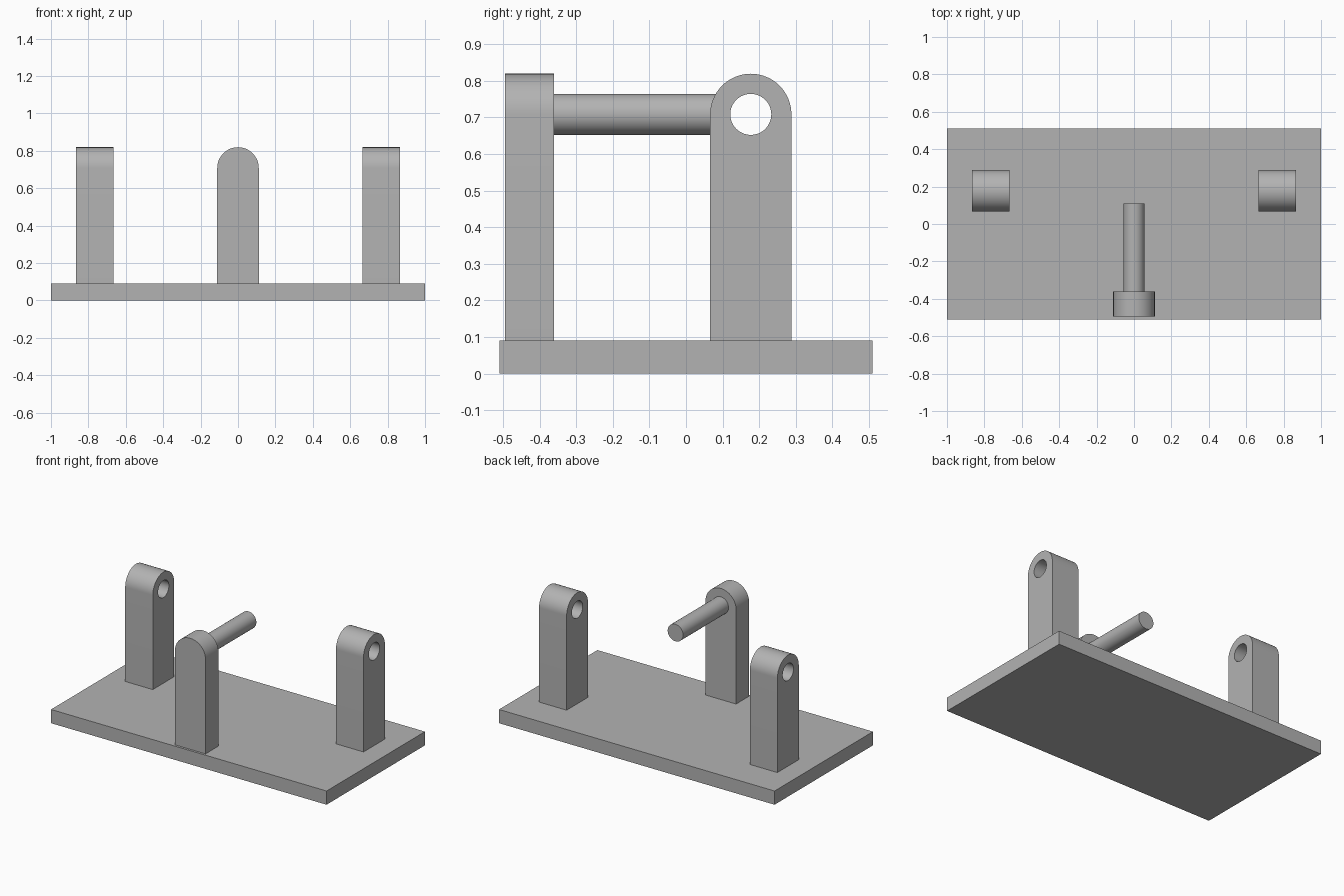
import bpy
import bmesh
import math
from mathutils import Matrix, Vector

cube = bpy.data.objects.get("Cube")
if cube:
    bpy.data.objects.remove(cube, do_unlink=True)

BASE_TOP = 0.09
AXIS_Z = 0.708
POST_R = 0.111
PIN_R = 0.056
SEGMENTS = 64

# One plain grey for the whole bracket
grey = bpy.data.materials.new("plain grey")
grey.use_nodes = True
color = (0.45, 0.45, 0.45, 1)
grey.diffuse_color = color
grey.node_tree.nodes["Principled BSDF"].inputs["Base Color"].default_value = color


def finish(bm, name):
    bmesh.ops.recalc_face_normals(bm, faces=bm.faces)
    mesh = bpy.data.meshes.new(name)
    bm.to_mesh(mesh)
    bm.free()
    mesh.materials.append(grey)
    obj = bpy.data.objects.new(name, mesh)
    bpy.context.collection.objects.link(obj)
    bpy.ops.object.select_all(action='DESELECT')
    obj.select_set(True)
    bpy.context.view_layer.objects.active = obj
    bpy.ops.object.shade_smooth_by_angle(angle=math.radians(30))
    return obj


def arc(radius, sweep, steps):
    return [(radius * math.cos(sweep * i / steps),
             AXIS_Z + radius * math.sin(sweep * i / steps)) for i in range(steps + 1)]


def post(name, center, depth, along_x, hole):
    """Round-topped upright, extruded along x or y, with an optional eye."""
    bm = bmesh.new()
    loops = [[(-POST_R, BASE_TOP), (POST_R, BASE_TOP)] + arc(POST_R, math.pi, SEGMENTS // 2)]
    if hole:
        loops.append(arc(PIN_R, math.tau, SEGMENTS)[:-1])
    edges = []
    for loop in loops:
        verts = [bm.verts.new((u, -depth / 2, z)) for u, z in loop]
        edges += [bm.edges.new((verts[i - 1], verts[i])) for i in range(len(verts))]
    bmesh.ops.triangle_fill(bm, edges=edges, use_beauty=True, normal=(0, -1, 0))
    result = bmesh.ops.extrude_face_region(bm, geom=bm.faces[:], use_keep_orig=True)
    moved = [v for v in result["geom"] if isinstance(v, bmesh.types.BMVert)]
    bmesh.ops.translate(bm, verts=moved, vec=(0, depth, 0))
    if along_x:
        bmesh.ops.rotate(bm, verts=bm.verts, matrix=Matrix.Rotation(math.pi / 2, 3, 'Z'))
    bmesh.ops.translate(bm, verts=bm.verts, vec=Vector((center[0], center[1], 0)))
    return finish(bm, name)


# Base plate
bm = bmesh.new()
bmesh.ops.create_cube(bm, size=1, matrix=Matrix.Translation((0, 0, BASE_TOP / 2))
                      @ Matrix.Diagonal((2, 1.02, BASE_TOP, 1)))
finish(bm, "base_plate")

# Pair of eye posts and the solid front post
for side, sign in (("left", 1), ("right", -1)):
    post(side + "_eye_post", (sign * 0.765, 0.177), 0.2, True, True)
post("front_post", (0, -0.428), 0.134, False, False)

# Pin reaching back from the front post
pin_start, pin_end = -0.361, 0.11
bm = bmesh.new()
bmesh.ops.create_cone(bm, cap_ends=True, segments=SEGMENTS, radius1=PIN_R, radius2=PIN_R,
                      depth=pin_end - pin_start,
                      matrix=Matrix.Translation((0, (pin_start + pin_end) / 2, AXIS_Z))
                      @ Matrix.Rotation(math.pi / 2, 4, 'X'))
finish(bm, "pin")
